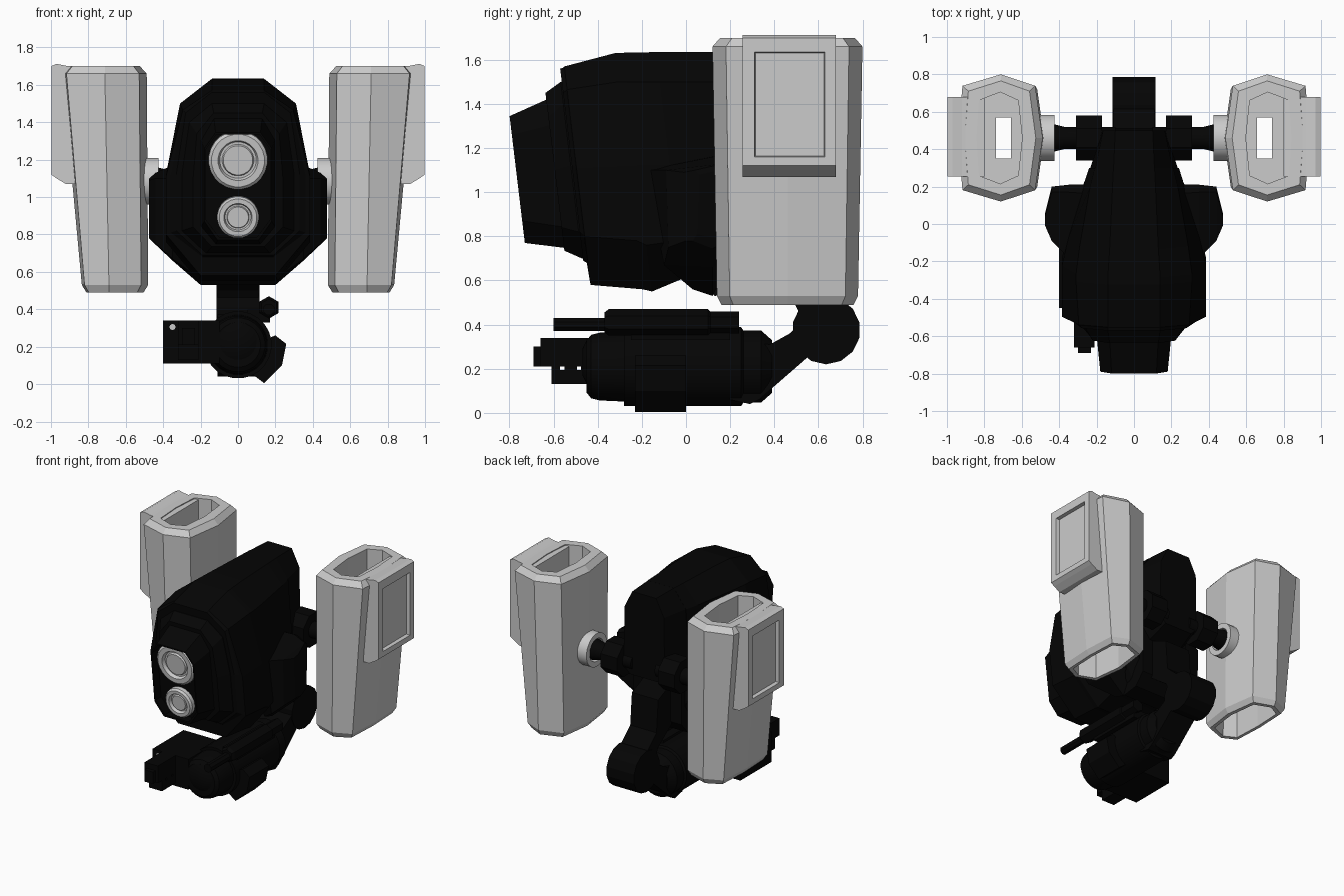
import bpy, bmesh, math
from mathutils import Matrix, Vector

if "Cube" in bpy.data.objects:
    bpy.data.objects.remove(bpy.data.objects["Cube"])


def material(name, v):
    m = bpy.data.materials.new(name)
    m.diffuse_color = (v, v, v, 1)
    m.use_nodes = True
    m.node_tree.nodes["Principled BSDF"].inputs["Base Color"].default_value = m.diffuse_color
    return m


BLACK = material("black", 0.0015)
GREY = material("light_grey", 0.6)


def finish(name, bm, mat, smooth=False):
    bmesh.ops.recalc_face_normals(bm, faces=bm.faces)
    me = bpy.data.meshes.new(name)
    bm.to_mesh(me)
    bm.free()
    me.materials.append(mat)
    ob = bpy.data.objects.new(name, me)
    bpy.context.collection.objects.link(ob)
    if smooth:
        bpy.ops.object.select_all(action='DESELECT')
        ob.select_set(True)
        bpy.context.view_layer.objects.active = ob
        bpy.ops.object.shade_smooth_by_angle(angle=math.radians(30))
    return ob


def loft(name, rings, mat, closed=False, smooth=False):
    """Skin equal-length rings; cap the ends unless the rings loop back."""
    bm = bmesh.new()
    vs = [[bm.verts.new(p) for p in r] for r in rings]
    n = len(vs[0])
    pairs = list(zip(vs, vs[1:])) + ([(vs[-1], vs[0])] if closed else [])
    for a, b in pairs:
        for i in range(n):
            j = (i + 1) % n
            bm.faces.new((a[i], a[j], b[j], b[i]))
    if not closed:
        bm.faces.new(vs[0])
        bm.faces.new(vs[-1])
    return finish(name, bm, mat, smooth)


def prism_x(name, profile, x0, x1, mat):
    return loft(name, [[(x, y, z) for y, z in profile] for x in (x0, x1)], mat)


def prism_y(name, profile, y0, y1, mat):
    return loft(name, [[(x, y, z) for x, z in profile] for y in (y0, y1)], mat)


def box(name, x, y, z, mat):
    return prism_y(name, [(x[0], z[0]), (x[1], z[0]), (x[1], z[1]), (x[0], z[1])], y[0], y[1], mat)


def lathe(name, profile, centre, axis, mat, n=24, tilt=0.0, smooth=True):
    """profile: (distance along axis, radius) pairs."""
    rot = Matrix.Rotation(tilt, 3, 'X')
    rings = []
    for d, r in profile:
        ring = []
        for i in range(n):
            t = 2 * math.pi * (i + 0.5) / n
            c, s = r * math.cos(t), r * math.sin(t)
            v = Vector((d, c, s)) if axis == 'x' else Vector((c, d, s))
            ring.append(rot @ v + Vector(centre))
        rings.append(ring)
    return loft(name, rings, mat, smooth=smooth)


RAKE = 0.12


def section(y0, *half, rake=RAKE):
    """Mirrored hull section leaning with height; half runs top to bottom."""
    pts = list(half) + [(-x, z) for x, z in reversed(half)]
    return [(x, y0 + rake * (1.35 - z), z) for x, z in pts]


# Main hull, upright at the back with the lower rear cut away
loft("hull", [
    section(-0.545, (.14, 1.56), (.28, 1.45), (.33, 1.12), (.33, .82), (.19, .69)),
    section(-0.53, (.14, 1.565), (.29, 1.46), (.36, 1.12), (.36, .81), (.19, .68)),
    section(-0.525, (.14, 1.57), (.295, 1.465), (.385, 1.11), (.385, .80), (.20, .58)),
    section(-0.29, (.14, 1.63), (.31, 1.50), (.385, 1.12), (.385, .78), (.21, .56)),
    section(-0.25, (.14, 1.632), (.31, 1.50), (.385, 1.12), (.385, .76), (.21, .55)),
    section(-0.10, (.13, 1.635), (.29, 1.50), (.35, 1.12), (.35, .78), (.20, .61)),
    section(0.20, (.115, 1.635), (.235, 1.50), (.27, 1.12), (.27, .78), (.18, .60), rake=.02),
    section(0.30, (.11, 1.635), (.21, 1.50), (.24, 1.12), (.22, .80), (.11, .62), rake=0),
], BLACK)
loft("hull_back", [
    section(0.28, (.11, 1.635), (.21, 1.50), (.24, 1.12), (.22, 1.0), (.14, .90), rake=0),
    section(0.50, (.10, 1.63), (.165, 1.50), (.17, 1.12), (.17, 1.05), (.12, 1.0), rake=0),
], BLACK)

# Collar between hull and snout
loft("collar", [
    section(-0.625, (.13, 1.45), (.22, 1.34), (.24, 1.10), (.24, .84), (.14, .735)),
    section(-0.55, (.14, 1.50), (.26, 1.40), (.30, 1.12), (.30, .82), (.17, .70)),
    section(-0.50, (.14, 1.50), (.26, 1.40), (.30, 1.12), (.30, .82), (.17, .70)),
], BLACK)

# Snout with sunken face
loft("snout", [
    section(-0.60, (.13, 1.43), (.20, 1.31), (.20, 1.1), (.20, .84), (.12, .745)),
    section(-0.80, (.12, 1.345), (.18, 1.26), (.18, 1.1), (.18, .87), (.11, .77)),
    section(-0.80, (.115, 1.335), (.172, 1.255), (.172, 1.1), (.172, .88), (.10, .785)),
    section(-0.73, (.115, 1.335), (.172, 1.255), (.172, 1.1), (.172, .88), (.10, .785)),
], BLACK)

# Eye lenses
for name, z, r in (("upper_eye", 1.198, .158), ("lower_eye", .893, .112)):
    lathe(name, [(.05, r), (-.01, r), (-.025, r * .9), (-.025, r * .68),
                 (0, r * .62), (0, r * .54), (-.015, r * .5)],
          (0, -0.75 + RAKE * (1.35 - z), z), 'y', GREY, n=24, tilt=math.atan(RAKE))


def pod_ring(s, xi, xm, xo, hy, z, corner=.82):
    """Eight-sided pod section from inner, middle and outer x."""
    xa, xb = xm + (xi - xm) * corner, xm + (xo - xm) * max(corner, .9)
    c = hy * corner
    pts = [(xm, hy), (xb, c), (xo, 0), (xb, -c), (xm, -hy), (xa, -c), (xi, 0), (xa, c)]
    return [(s * x, .46 + y, z) for x, y in pts]


def panel_ring(s, x, y0, y1, z0, z1):
    return [(s * x, y, z) for y, z in ((y0, z0), (y1, z0), (y1, z1), (y0, z1))]


for s, side in ((1, "right"), (-1, "left")):
    # Hollow pod: outer shell, rim, deep well, narrow slot, lower well
    loft(side + "_pod", [pod_ring(s, *p) for p in (
        (.505, .69, .81, .30, .49), (.48, .69, .835, .32, .53), (.488, .712, .94, .34, 1.66),
        (.525, .712, .905, .305, 1.70), (.598, .715, .842, .245, 1.70),
        (.597, .715, .842, .245, .92), (.658, .697, .737, .11, .92, 1), (.658, .697, .737, .11, .88, 1),
        (.535, .685, .785, .265, .88), (.535, .685, .785, .27, .49))], GREY, closed=True)

    # Raised panel with sunken centre
    loft(side + "_pod_panel", [panel_ring(s, *p) for p in (
        (.80, .255, .68, 1.07, 1.69), (.92, .255, .68, 1.07, 1.702), (.97, .255, .68, 1.10, 1.712),
        (.998, .255, .68, 1.12, 1.70),
        (.998, .31, .63, 1.16, 1.635), (.972, .315, .625, 1.165, 1.63))], GREY)

    # Mount ring, arm rod and shoulder drum
    lathe(side + "_mount_ring", [(s * .51, .125), (s * .425, .125), (s * .425, .085), (s * .47, .08)],
          (0, .46, 1.085), 'x', GREY)
    lathe(side + "_arm_rod", [(s * .1, .06), (s * .37, .06), (s * .43, .075), (s * .48, .075)],
          (0, .46, 1.085), 'x', BLACK, n=16)
    lathe(side + "_shoulder_drum", [(s * .17, .13), (s * .31, .13)], (0, .46, 1.085), 'x', BLACK, n=8,
          smooth=False)

    # Bulging side cheek
    loft(side + "_cheek", [[(s * x, y, z) for y, z in pts] for x, pts in (
        (.20, [(-.20, 1.10), (.16, 1.17), (.21, 1.14), (.20, .70), (.12, .53), (.03, .56)]),
        (.35, [(-.18, 1.10), (.17, 1.17), (.21, 1.15), (.20, .74), (.12, .66), (-.10, .67)]),
        (.44, [(-.09, 1.10), (.17, 1.13), (.20, 1.11), (.19, .78), (.12, .745), (-.08, .75)]),
        (.475, [(-.01, 1.09), (.04, 1.10), (.06, 1.08), (.05, .81), (.03, .78), (0, .78)]))], BLACK)

# Hip: pelvis, neck strut and elbow drum
prism_x("pelvis", [(.05, .60), (.13, .53), (.26, .55), (.34, .64), (.34, 1.0), (.05, 1.0)], -.20, .20, BLACK)
prism_x("neck_strut", [(.30, .64), (.49, .50), (.55, .38), (.70, .45), (.60, .54),
                       (.51, .62), (.49, .86), (.28, .95)], -.11, .11, BLACK)
lathe("elbow_drum", [(-.115, .155), (.115, .155)], (0, .635, .375), 'x', BLACK, n=14, smooth=False)
prism_x("forearm", [(.20, .06), (.29, .04), (.33, .06), (.56, .26), (.70, .36), (.60, .48),
                    (.47, .36), (.38, .31), (.20, .33)], -.11, .11, BLACK)

# Gun barrel body
lathe("gun_body", [(-.45, .08), (-.45, .12), (-.43, .145), (-.39, .155), (-.28, .16), (-.28, .18),
                   (.25, .18), (.26, .165), (.34, .165), (.39, .12)], (0, 0, .21), 'y', BLACK)
lathe("gun_nose", [(-.40, .11), (-.45, .10), (-.47, .06)], (0, 0, .23), 'y', BLACK)

# Side launcher with a vented barrel
box("launcher_housing", (-.40, -.10), (-.45, -.08), (.11, .34), BLACK)
box("launcher_barrel_top", (-.32, -.21), (-.66, -.40), (.21, .34), BLACK)
box("launcher_barrel_base", (-.32, -.21), (-.61, -.40), (.13, .195), BLACK)
for i, (y0, y1) in enumerate(((-.61, -.57), (-.55, -.495), (-.475, -.42))):
    box("launcher_spacer_%d" % i, (-.32, -.21), (y0, y1), (.19, .215), BLACK)
box("launcher_muzzle", (-.30, -.23), (-.69, -.60), (.21, .30), BLACK)
lathe("launcher_sight", [(-.455, .016), (-.44, .016)], (-.35, 0, .305), 'y', GREY, n=12)

# Thin rail barrel and its hexagonal housing
lathe("rail_housing", [(-.37, .045), (-.35, .06), (.10, .06), (.11, .05), (.24, .05)],
      (.165, 0, .41), 'y', BLACK, n=6, smooth=False)
lathe("rail_barrel", [(-.60, .032), (-.30, .032)], (.165, 0, .40), 'y', BLACK, n=8)
box("rail_bracket", (.05, .17), (-.25, .20), (.33, .40), BLACK)

# Underslung magazine
prism_y("magazine", [(.08, .05), (.14, .005), (.235, .10), (.258, .215), (.20, .26), (.05, .2)],
        -.23, 0, BLACK)
